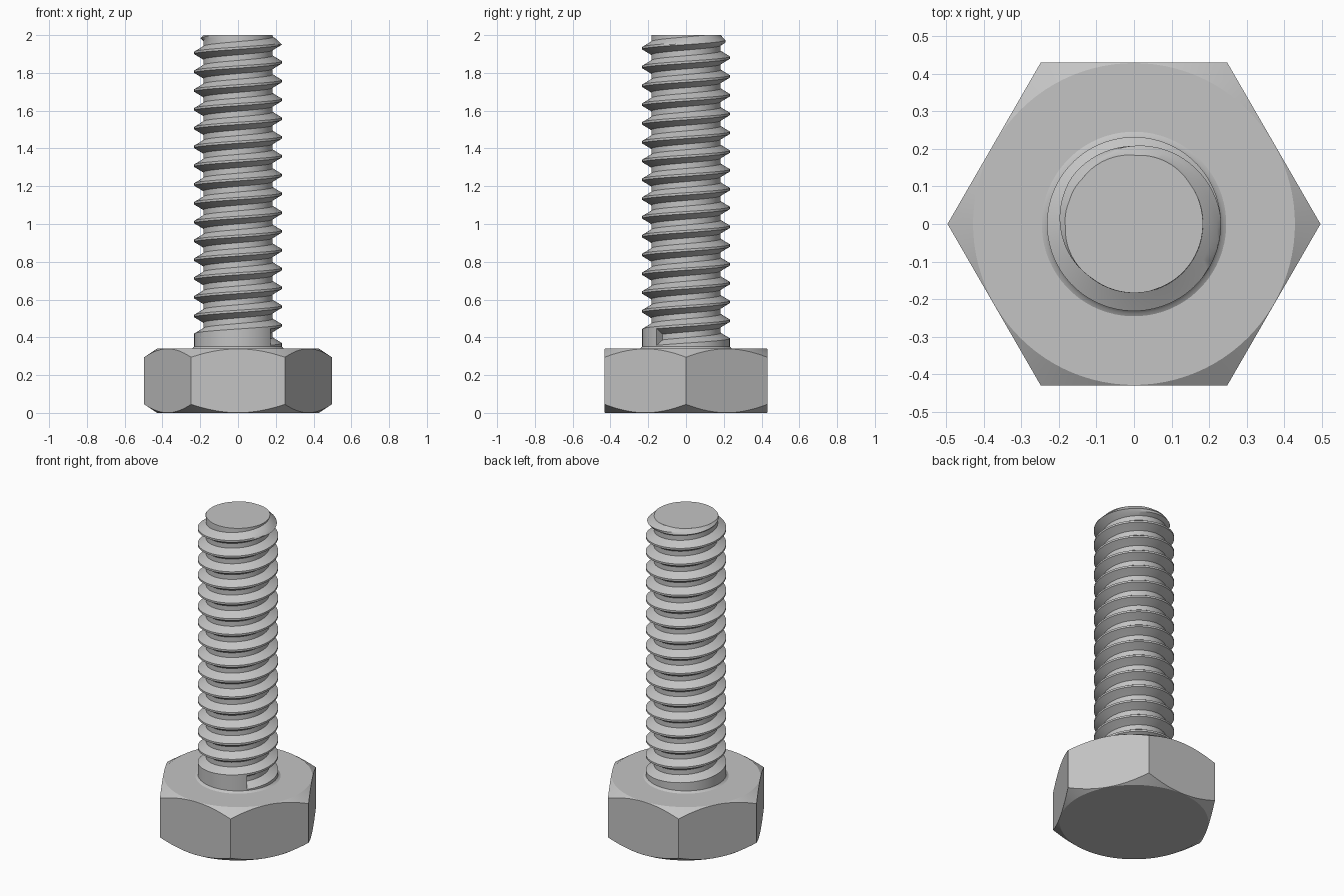
import bpy, bmesh, math
from math import sin, cos, pi

default = bpy.data.objects.get("Cube")
if default:
    bpy.data.objects.remove(default, do_unlink=True)

HEAD_TOP, TOP = 0.34, 2.0
CREST, ROOT, PITCH = 0.232, 0.184, 0.0995
STEPS, TURNS = 72, 18            # steps per turn, thread turns before trimming
START_ANGLE, START_Z = math.radians(-42), 0.352

steel = bpy.data.materials.new("light grey steel")
steel.use_nodes = True
steel.diffuse_color = (0.55, 0.55, 0.55, 1)
steel.node_tree.nodes["Principled BSDF"].inputs["Base Color"].default_value = (0.55, 0.55, 0.55, 1)


def finish(bm, name):
    bmesh.ops.recalc_face_normals(bm, faces=bm.faces[:])
    mesh = bpy.data.meshes.new(name)
    bm.to_mesh(mesh)
    bm.free()
    mesh.materials.append(steel)
    obj = bpy.data.objects.new(name, mesh)
    bpy.context.collection.objects.link(obj)
    return obj


def smooth(obj):
    bpy.ops.object.select_all(action='DESELECT')
    obj.select_set(True)
    bpy.context.view_layer.objects.active = obj
    bpy.ops.object.shade_smooth_by_angle(angle=math.radians(25))


def lathe(name, profile, sides):
    """Closed solid from (radius, z) points."""
    bm = bmesh.new()
    rings = [[bm.verts.new((r * cos(2 * pi * i / sides), r * sin(2 * pi * i / sides), z))
              for i in range(sides)] for r, z in profile]
    for a, b in zip(rings, rings[1:]):
        for i in range(sides):
            j = (i + 1) % sides
            bm.faces.new((a[i], a[j], b[j], b[i]))
    bm.faces.new(rings[0][::-1])
    bm.faces.new(rings[-1])
    return finish(bm, name)


# Hexagonal head, its corners turned down by a double cone
head = lathe("hex_head", [(0.497, -0.1), (0.497, HEAD_TOP + 0.1)], 6)
cutter = lathe("chamfer_cutter", [(0.429, 0), (0.6, 0.114),
                                  (0.6, HEAD_TOP - 0.114), (0.429, HEAD_TOP)], 96)
cutter.hide_render = True
cut = head.modifiers.new("corner chamfer", 'BOOLEAN')
cut.operation, cut.solver, cut.object = 'INTERSECT', 'EXACT', cutter
bpy.context.view_layer.objects.active = head
bpy.ops.object.modifier_apply(modifier=cut.name)
bpy.data.objects.remove(cutter, do_unlink=True)
smooth(head)

# Threaded shank: one groove profile swept up a right-hand helix
groove = [(0, CREST), (0.06, CREST), (0.2, (CREST + ROOT) / 2), (0.35, ROOT),
          (0.65, ROOT), (0.8, (CREST + ROOT) / 2), (0.94, CREST)]
count = len(groove)
bm = bmesh.new()


def point(step, radius, z):
    a = START_ANGLE + 2 * pi * step / STEPS
    return bm.verts.new((radius * cos(a), radius * sin(a), z))


helix = []
for i in range((TURNS + 1) * STEPS + 1):
    row = []
    for frac, radius in groove:
        z = START_Z + PITCH * (i / STEPS + frac)
        tip = 0.183 + max(0, TOP - z)          # chamfered tip
        row.append(point(i, min(radius, tip), z))
    helix.append(row)

for i in range(TURNS * STEPS):
    a = helix[i] + [helix[i + STEPS][0]]
    b = helix[i + 1] + [helix[i + 1 + STEPS][0]]
    for k in range(count):
        bm.faces.new((a[k], b[k], b[k + 1], a[k + 1]))

# Blunt wall where the groove begins
bm.faces.new(helix[0] + [helix[STEPS][0]])

# Collar below the thread, flared onto the head
flare = [[point(i, r, z) for i in range(STEPS)]
         for r, z in ((0.25, HEAD_TOP - 0.002), (0.238, HEAD_TOP + 0.004), (CREST, HEAD_TOP + 0.011))]
for i in range(STEPS):
    j = (i + 1) % STEPS
    for low, high in zip(flare, flare[1:]):
        bm.faces.new((low[i], low[j], high[j], high[i]))
    bm.faces.new((flare[-1][i], flare[-1][j], helix[i + 1][0], helix[i][0]))

# Trim the tip flat and cap it
bmesh.ops.bisect_plane(bm, geom=bm.verts[:] + bm.edges[:] + bm.faces[:], dist=1e-5,
                       plane_co=(0, 0, TOP), plane_no=(0, 0, 1), clear_outer=True)
loose = [v for v in bm.verts if not v.link_faces]
bmesh.ops.delete(bm, geom=loose, context='VERTS')
rim = [e for e in bm.edges if e.is_boundary and all(abs(v.co.z - TOP) < 1e-4 for v in e.verts)]
bmesh.ops.contextual_create(bm, geom=rim)
smooth(finish(bm, "threaded_shank"))
